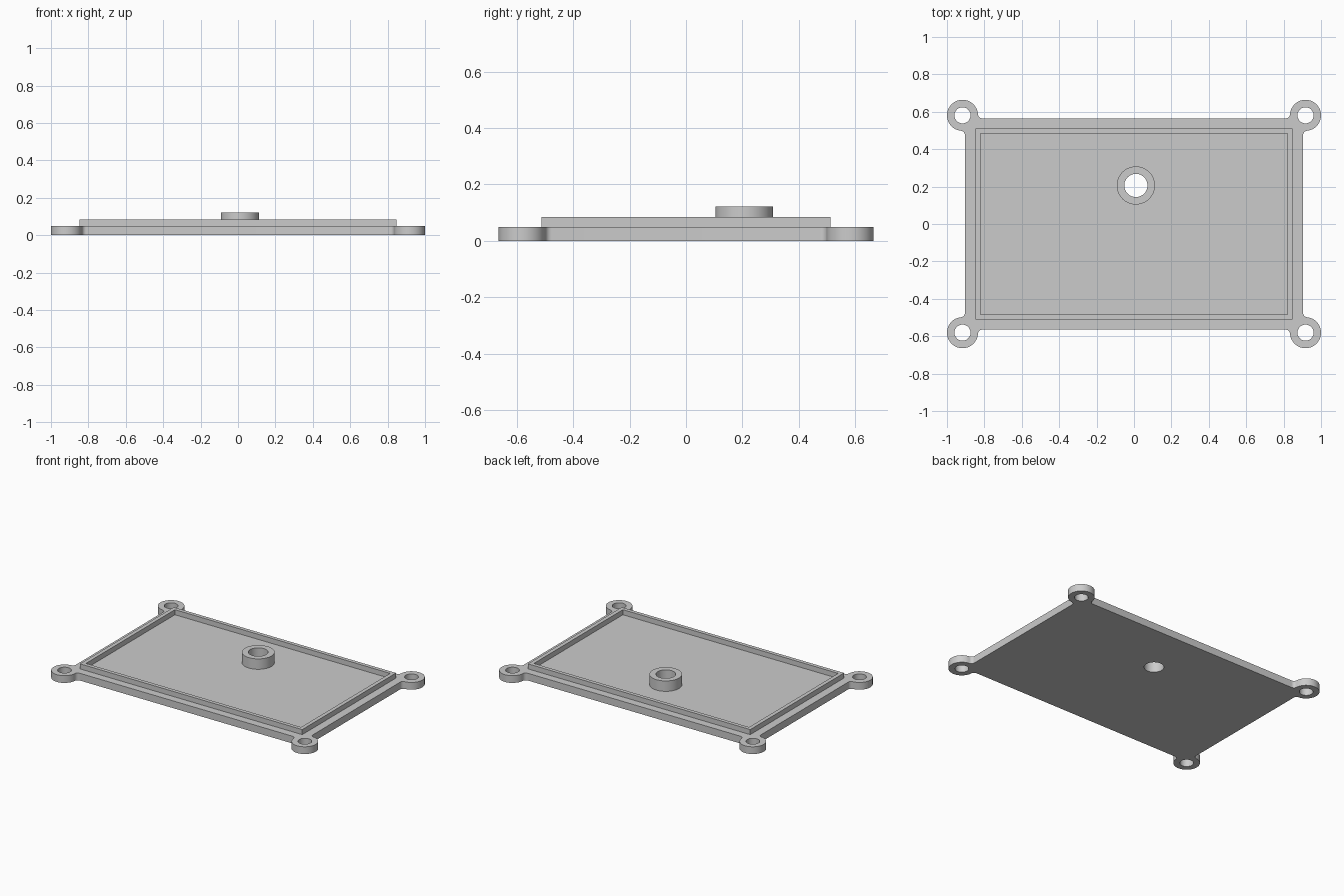
import bpy, bmesh
from math import sin, cos, atan2, pi, sqrt

if "Cube" in bpy.data.objects:
    bpy.data.objects.remove(bpy.data.objects["Cube"])

grey = bpy.data.materials.new("light grey")
grey.use_nodes = True
grey.diffuse_color = (0.6, 0.6, 0.6, 1)
grey.node_tree.nodes["Principled BSDF"].inputs["Base Color"].default_value = (0.6, 0.6, 0.6, 1)

PLATE_X, PLATE_Y, PLATE_TOP = 0.904, 0.565, 0.05
EAR_X, EAR_Y, EAR_R, EAR_HOLE = 0.917, 0.581, 0.083, 0.043
FILLET = 0.023
BOSS_X, BOSS_Y, BOSS_R, BOSS_HOLE = 0.01, 0.206, 0.102, 0.062


def arc(cx, cy, r, a0, a1, n):
    return [(cx + r * cos(a0 + (a1 - a0) * i / n), cy + r * sin(a0 + (a1 - a0) * i / n))
            for i in range(n + 1)]


def circle(cx, cy, r, n=48):
    return arc(cx, cy, r, 0, 2 * pi, n)[:-1]


def rect(x, y):
    return [(x, y), (-x, y), (-x, -y), (x, -y)]


def extrude_profile(name, loops, z0, z1):
    """Fill closed loops (inner ones become holes) and extrude from z0 to z1."""
    curve = bpy.data.curves.new(name + "_profile", 'CURVE')
    curve.dimensions, curve.fill_mode = '2D', 'BOTH'
    curve.extrude = (z1 - z0) / 2
    for loop in loops:
        spline = curve.splines.new('POLY')
        spline.points.add(len(loop) - 1)
        for point, (x, y) in zip(spline.points, loop):
            point.co = (x, y, 0, 1)
        spline.use_cyclic_u = True
    helper = bpy.data.objects.new(name + "_helper", curve)
    bpy.context.collection.objects.link(helper)
    bpy.context.view_layer.update()
    mesh = bpy.data.meshes.new_from_object(
        helper.evaluated_get(bpy.context.evaluated_depsgraph_get()))
    bpy.data.objects.remove(helper)
    bpy.data.curves.remove(curve)

    # Weld caps to walls and tidy the flat faces
    bm = bmesh.new()
    bm.from_mesh(mesh)
    bmesh.ops.remove_doubles(bm, verts=bm.verts, dist=0.0001)
    bmesh.ops.translate(bm, verts=bm.verts, vec=(0, 0, (z0 + z1) / 2))
    bmesh.ops.recalc_face_normals(bm, faces=bm.faces)
    bm.to_mesh(mesh)
    bm.free()
    mesh.name = name
    mesh.materials.clear()
    mesh.materials.append(grey)
    obj = bpy.data.objects.new(name, mesh)
    bpy.context.collection.objects.link(obj)
    bpy.ops.object.select_all(action='DESELECT')
    obj.select_set(True)
    bpy.context.view_layer.objects.active = obj
    bpy.ops.object.shade_smooth_by_angle(angle=pi / 6)
    return obj


# One corner of the plate: fillet, ear arc, fillet
reach = EAR_R + FILLET
side_x = PLATE_X + FILLET
side_y = EAR_Y - sqrt(reach ** 2 - (side_x - EAR_X) ** 2)
top_y = PLATE_Y + FILLET
top_x = EAR_X - sqrt(reach ** 2 - (top_y - EAR_Y) ** 2)
a_side = atan2(side_y - EAR_Y, side_x - EAR_X)
a_top = atan2(top_y - EAR_Y, top_x - EAR_X)
corner = (arc(side_x, side_y, FILLET, pi, a_side + pi, 8)
          + arc(EAR_X, EAR_Y, EAR_R, a_side, a_top, 40)[1:-1]
          + arc(top_x, top_y, FILLET, a_top - pi, -pi / 2, 8))

# Mirror the corner round the whole outline
outline = (corner
           + [(-x, y) for x, y in reversed(corner)]
           + [(-x, -y) for x, y in corner]
           + [(x, -y) for x, y in reversed(corner)])
ear_holes = [circle(sx * EAR_X, sy * EAR_Y, EAR_HOLE) for sx in (-1, 1) for sy in (-1, 1)]

# Base plate with four ears and the through hole
extrude_profile("base_plate", [outline, circle(BOSS_X, BOSS_Y, BOSS_HOLE)] + ear_holes,
                0, PLATE_TOP)

# Raised rim
extrude_profile("rim", [rect(0.848, 0.511), rect(0.821, 0.485)], PLATE_TOP, 0.085)

# Hollow round boss
extrude_profile("boss", [circle(BOSS_X, BOSS_Y, BOSS_R), circle(BOSS_X, BOSS_Y, BOSS_HOLE)],
                PLATE_TOP, 0.122)
